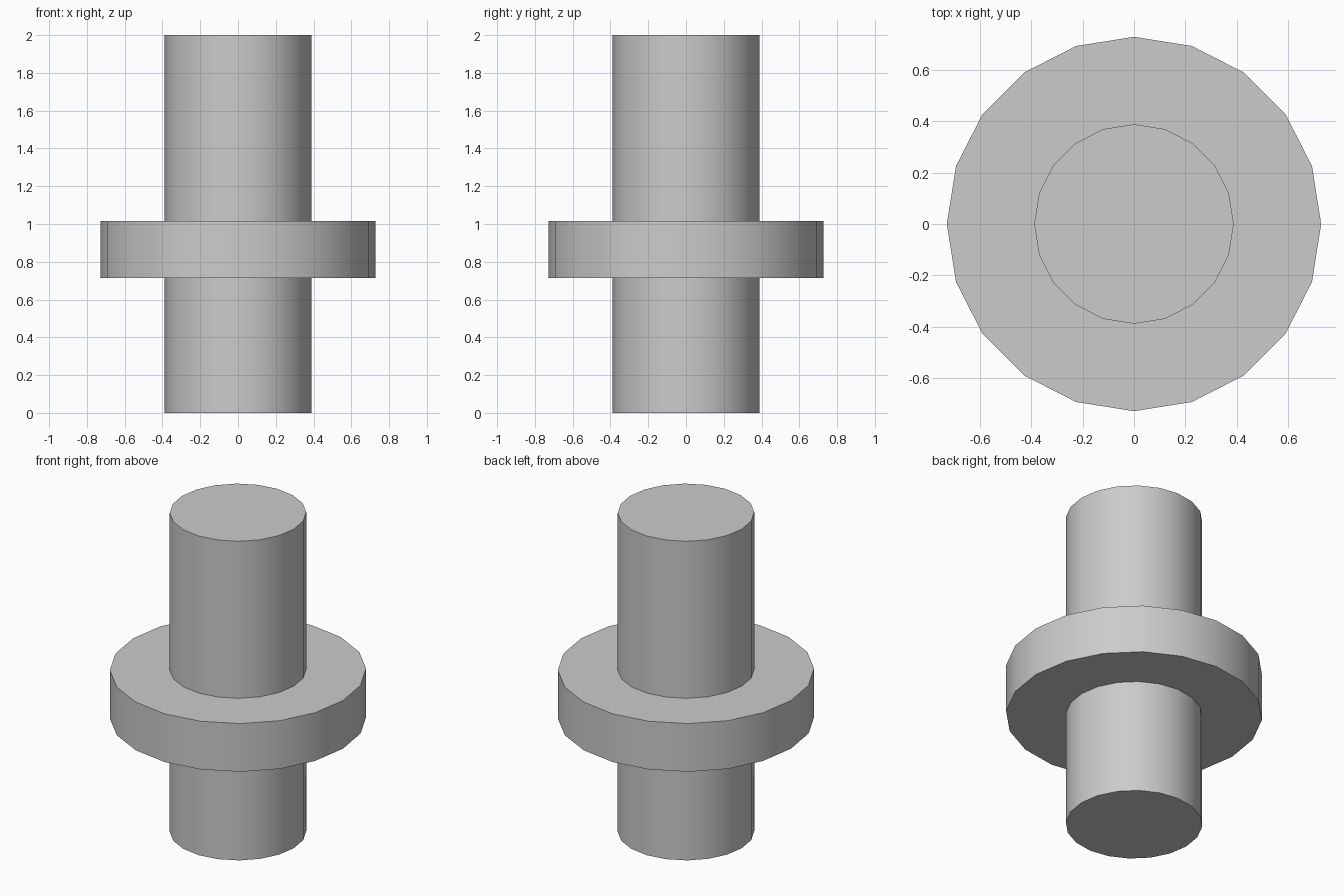
import bpy
import math

default_cube = bpy.data.objects.get("Cube")
if default_cube:
    bpy.data.objects.remove(default_cube, do_unlink=True)

# Single plain grey for the whole model
grey = bpy.data.materials.new("light_grey")
grey.use_nodes = True
colour = (0.6, 0.6, 0.6, 1)
grey.diffuse_color = colour
grey.node_tree.nodes["Principled BSDF"].inputs["Base Color"].default_value = colour


def add_cylinder(name, radius, bottom, top):
    """Upright twenty-sided cylinder with smooth sides and crisp rims."""
    bpy.ops.mesh.primitive_cylinder_add(
        vertices=20, radius=radius, depth=top - bottom,
        location=(0, 0, (bottom + top) / 2))
    part = bpy.context.object
    part.name = name
    part.data.materials.append(grey)
    bpy.ops.object.shade_smooth_by_angle(angle=math.radians(30))
    return part


# Long central shaft
add_cylinder("shaft", 0.388, 0, 2)

# Wide collar around the middle
add_cylinder("collar", 0.728, 0.714, 1.016)
